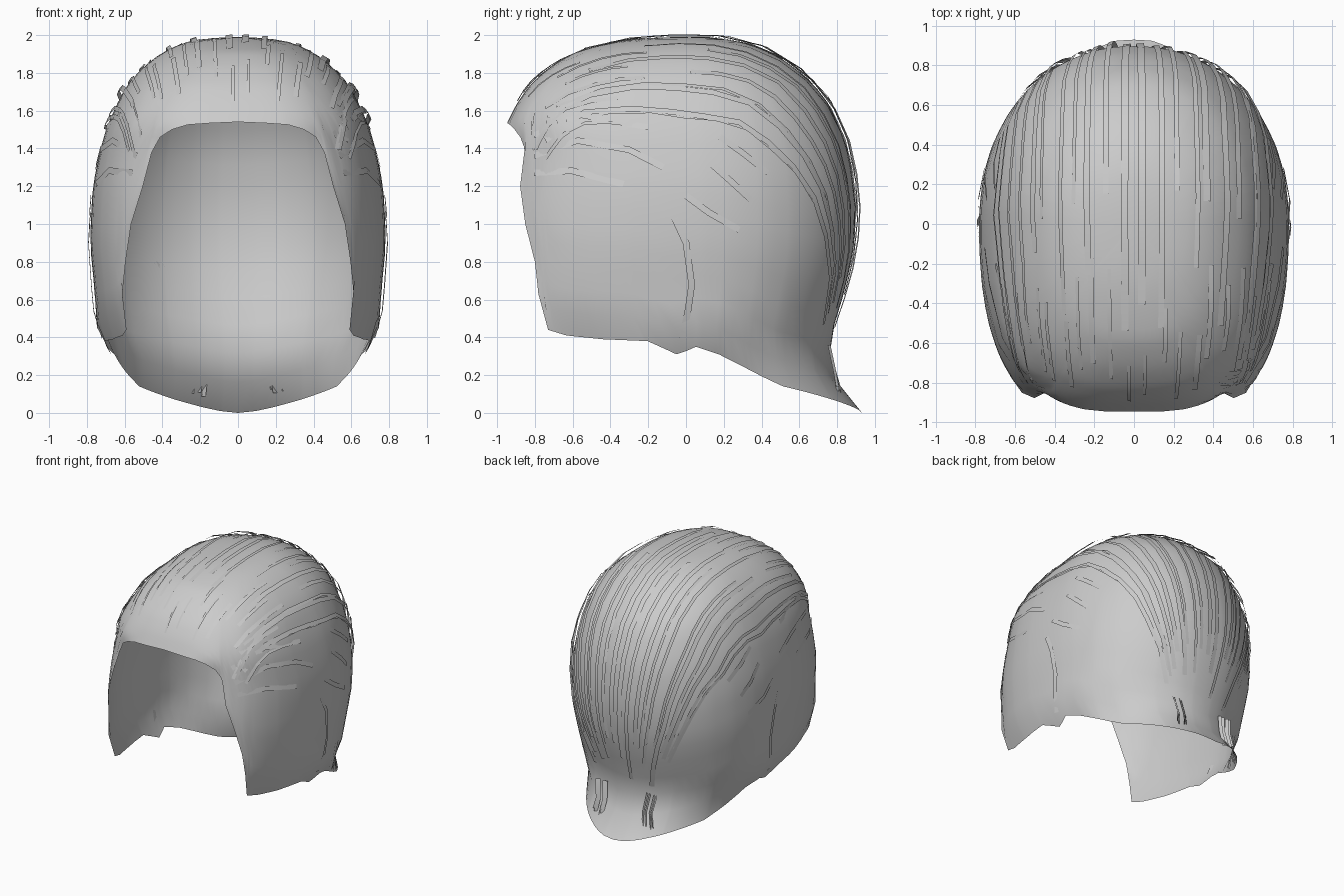
import bpy, bmesh, math, random
from mathutils import Vector
from mathutils.bvhtree import BVHTree

if "Cube" in bpy.data.objects:
    bpy.data.objects.remove(bpy.data.objects["Cube"], do_unlink=True)
random.seed(4)

grey = bpy.data.materials.new("hair_grey")
grey.use_nodes = True
grey.diffuse_color = (0.6, 0.6, 0.6, 1)
grey.node_tree.nodes["Principled BSDF"].inputs["Base Color"].default_value = (0.6, 0.6, 0.6, 1)


def lerp(table, k):
    for (a, u), (b, v) in zip(table, table[1:]):
        if k <= b:
            return u + (v - u) * max(0, k - a) / (b - a)
    return table[-1][1]


# Extents of each level, keyed by the square root of the depth below the crown
WIDTH = [(0, 0), (.14, .25), (.32, .43), (.5, .585), (.71, .705), (.89, .77),
         (1.05, .785), (1.18, .755), (1.25, .755), (1.3, .67), (1.41, .64)]
FRONT = [(0, 0), (.1, .26), (.28, .58), (.41, .73), (.51, .83), (.6, .9), (.68, .95),
         (.77, .95), (.89, 1.04), (1, 1.08), (1.1, 1.07), (1.18, 1.12), (1.26, 1.22)]
BACK = [(0, 0), (.14, .27), (.36, .53), (.57, .74), (.775, .86), (.94, .9), (1.07, .89),
        (1.18, .83), (1.28, .75), (1.35, .78), (1.41, .93)]
# Squareness of the front and back halves of each level
FRONT_SQUARE = [(0, 2), (.68, 3), (.89, 2.5), (1.17, 2.5), (1.26, 1.85)]
BACK_SQUARE = [(0, 2.1), (1.1, 2.15), (1.28, 2), (1.41, 2.2)]
# Height of the open rim by angle round the head, from the fringe to the nape
RIM = [(0, 1.54), (14, 1.525), (21, 1.5), (27, 1.46), (31.5, 1.38), (36, 1.2), (42, 1.0),
       (46, .8), (50, .63), (52, .44), (57, .41), (67, .39), (79, .38), (87, .31), (94, .35),
       (103, .31), (116, .22), (128, .14), (151, .07), (165, .03), (173, .01), (180, 0)]


def skin(deg, q):
    c, s = math.cos(math.radians(deg)), math.sin(math.radians(deg))
    front = c > 0
    e = lerp(FRONT_SQUARE if front else BACK_SQUARE, q)
    y = abs(c) ** (2 / e) * (-lerp(FRONT, q) if front else lerp(BACK, q))
    return Vector((lerp(WIDTH, q) * max(0, s) ** (2 / e), y, 1.99 - .995 * q * q))


def finish(bm, name):
    mesh = bpy.data.meshes.new(name)
    bm.to_mesh(mesh)
    bm.free()
    obj = bpy.data.objects.new(name, mesh)
    bpy.context.collection.objects.link(obj)
    mesh.materials.append(grey)
    for p in mesh.polygons:
        p.use_smooth = True


# Hair cap: columns run from the crown to the rim, mirrored across x
ROWS = 24
angles = sorted({a for a, _ in RIM} | set(range(0, 181, 6)))
bm = bmesh.new()
for side in (1, -1):
    cols = []
    for a in angles:
        q_end = math.sqrt((1.99 - lerp(RIM, a)) / .995)
        col = [skin(a, q_end * r / ROWS) for r in range(ROWS + 1)]
        cols.append([bm.verts.new((p.x * side, p.y, p.z)) for p in col])
    for u, v in zip(cols, cols[1:]):
        for r in range(ROWS):
            quad = (u[r], u[r + 1], v[r + 1], v[r])
            bm.faces.new(quad if side > 0 else quad[::-1])
bmesh.ops.remove_doubles(bm, verts=bm.verts, dist=.0005)
bmesh.ops.smooth_vert(bm, verts=[v for v in bm.verts if not v.is_boundary],
                      factor=.4, use_axis_x=True, use_axis_y=True, use_axis_z=True)
bmesh.ops.recalc_face_normals(bm, faces=bm.faces)
top = max(bm.faces, key=lambda f: f.calc_center_median().z)
if top.normal.z < 0:
    bmesh.ops.reverse_faces(bm, faces=bm.faces)
tree = BVHTree.FromBMesh(bm)
finish(bm, "hair_cap")


# Strands: thin ribbons laid on the cap, given as rays from inside it
def ribbon(bm, rays, width, lift):
    hits = []
    for origin, d in rays:
        loc, nor, _, _ = tree.ray_cast(origin, d)
        if loc is not None:
            hits.append((loc, nor if nor.dot(d) > 0 else -nor))
    if len(hits) < 3:
        return
    pairs = []
    last = len(hits) - 1
    for i, (p, n) in enumerate(hits):
        along = hits[min(i + 1, last)][0] - hits[max(i - 1, 0)][0]
        across = along.cross(n).normalized() * width / 2
        raised = p + n * (.004 + lift * math.sin(math.pi * i / last))
        pairs.append((bm.verts.new(raised - across), bm.verts.new(raised + across + n * .004)))
    for (a, b), (c, d) in zip(pairs, pairs[1:]):
        bm.faces.new((a, b, d, c))


# Strands run front to back, drawn in at the hairline and gathered at the nape
GATHER = [(25, .8), (60, .95), (95, 1), (140, .93), (180, .72), (205, .5), (222, .38)]


def combed(x, start, end, steps):
    for i in range(steps + 1):
        deg = start + (end - start) * i / steps
        a = math.radians(deg)
        yield Vector((x * lerp(GATHER, deg), 0, .95)), Vector((0, -math.cos(a), math.sin(a)))


bm = bmesh.new()
COUNT = 22
for i in range(COUNT):
    x = .7 * math.sin(math.radians(-78 + 156 * i / (COUNT - 1))) + random.uniform(-.02, .02)
    outer = abs(x) > .58
    # long strands over the back, then short wisps at the hairline
    first = random.uniform(32, 45) if outer else random.uniform(55, 100)
    ribbon(bm, combed(x, first, random.uniform(190, 219), 11),
           random.uniform(.02, .038), random.uniform(.008, .028))
    first = random.uniform(28, 34) if outer else random.uniform(38, 52)
    ribbon(bm, combed(x * 1.03 + .02, first, first + random.uniform(12, 35), 4),
           random.uniform(.015, .03), random.uniform(.002, .008))
finish(bm, "combed_strands")

# Side locks: arcs over each temple, slanting wisps behind, and one over the ear
LOCKS = [[(-.8, 1.36), (-.57, 1.44), (-.3, 1.39), (-.12, 1.3)],
         [(-.8, 1.27), (-.6, 1.28), (-.33, 1.21)],
         [(-.8, 1.47), (-.55, 1.57), (-.2, 1.51)],
         [(0, 1.15), (.12, 1.06), (.28, .97)],
         [(.13, 1.32), (.24, 1.22), (.34, 1.13)],
         [(.18, 1.46), (.3, 1.37), (.43, 1.27)],
         [(-.06, 1.03), (0, .9), (.03, .68), (.01, .54), (-.02, .4)]]
bm = bmesh.new()
for side in (1, -1):
    for path in LOCKS:
        ribbon(bm, [(Vector((0, y, z)), Vector((side, 0, 0))) for y, z in path], .035, .008)
finish(bm, "side_locks")

# Stray tips curling out at the nape, in a small cluster each side
bm = bmesh.new()
for side in (1, -1):
    for i in range(4):
        x = .15 + .03 * i + random.uniform(-.012, .012)
        spots = [(x * 1.1, .75, .36), (x, .78, .22), (x * 1.08, .84 - x * .2, random.uniform(.08, .15))]
        left = [bm.verts.new((side * px, y, z)) for px, y, z in spots]
        right = [bm.verts.new((side * (px + .022), y + .015, z)) for px, y, z in spots]
        for k in range(2):
            bm.faces.new((left[k], left[k + 1], right[k + 1], right[k]))
finish(bm, "nape_tips")
